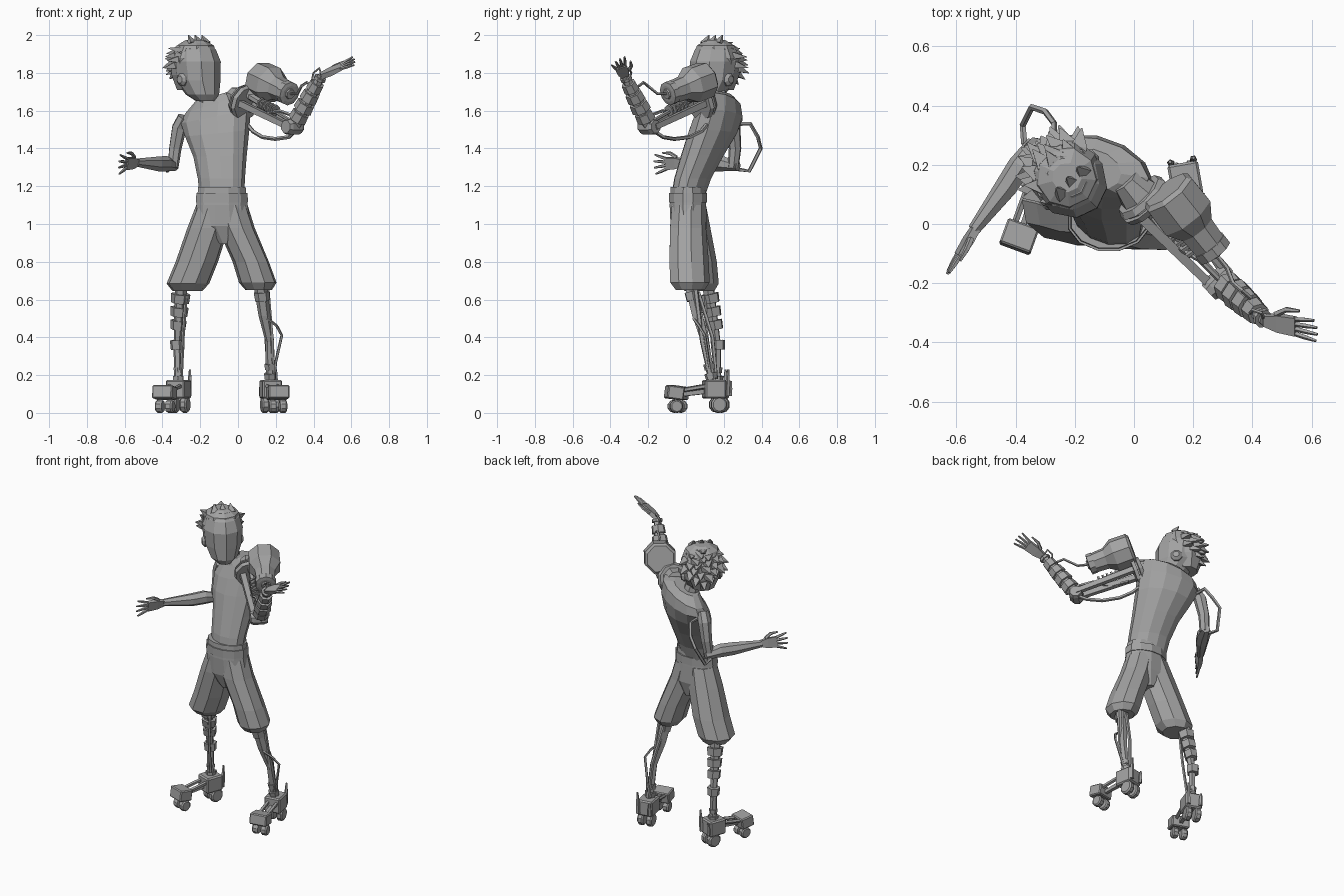
import bpy, bmesh, math, random
from math import sin, cos, pi, radians
from mathutils import Vector, Matrix, Euler

random.seed(4)
if "Cube" in bpy.data.objects:
    bpy.data.objects.remove(bpy.data.objects["Cube"], do_unlink=True)

grey = bpy.data.materials.new("plain grey")
grey.use_nodes = True
TONE = (0.36, 0.36, 0.36, 1)
grey.diffuse_color = TONE
grey.node_tree.nodes["Principled BSDF"].inputs["Base Color"].default_value = TONE


def finish(name, bm):
    bmesh.ops.recalc_face_normals(bm, faces=bm.faces)
    me = bpy.data.meshes.new(name)
    bm.to_mesh(me)
    bm.free()
    me.materials.append(grey)
    ob = bpy.data.objects.new(name, me)
    bpy.context.collection.objects.link(ob)


def skin_rings(name, rings):
    """Bridge a list of equal point rings and cap both ends."""
    bm = bmesh.new()
    loops = [[bm.verts.new(p) for p in ring] for ring in rings]
    n = len(loops[0])
    for a, b in zip(loops, loops[1:]):
        for i in range(n):
            j = (i + 1) % n
            bm.faces.new((a[i], a[j], b[j], b[i]))
    bm.faces.new(loops[0])
    bm.faces.new(loops[-1])
    finish(name, bm)


def loft(name, rings, sides=8, yaw=0, phase=0.0):
    """Horizontal oval rings: x, y, z, radius x, radius y, sideways slope."""
    out = []
    for x, y, z, rx, ry, slope in rings:
        ring = []
        for i in range(sides):
            t = 2 * pi * (i + phase) / sides
            v = Matrix.Rotation(radians(yaw), 3, 'Z') @ Vector((rx * sin(t), -ry * cos(t), 0))
            ring.append(Vector((x, y, z + slope * v.x)) + v)
        out.append(ring)
    skin_rings(name, out)


def sweep(name, points, radii, sides=6, flat=1.0):
    """Tube through points; radii is a number or one per point."""
    pts = [Vector(p) for p in points]
    if not isinstance(radii, (list, tuple)):
        radii = [radii] * len(pts)
    rings, old, q = [], None, None
    for i, p in enumerate(pts):
        d = (pts[min(i + 1, len(pts) - 1)] - pts[max(i - 1, 0)]).normalized()
        q = d.to_track_quat('Z', 'Y') if old is None else old.rotation_difference(d) @ q
        old = d
        rings.append([p + q @ Vector((radii[i] * cos(2 * pi * (k + .5) / sides),
                                      flat * radii[i] * sin(2 * pi * (k + .5) / sides), 0))
                      for k in range(sides)])
    skin_rings(name, rings)


def along(name, a, b, profile, sides=6, flat=1.0):
    """Turned shape from a to b; profile holds (fraction, radius)."""
    a, b = Vector(a), Vector(b)
    sweep(name, [a.lerp(b, f) for f, r in profile], [r for f, r in profile], sides, flat)


def collars(name, a, b, radii, fill=0.62, sides=6):
    """Row of separate bands on a limb."""
    a, b, n = Vector(a), Vector(b), len(radii)
    for i, r in enumerate(radii):
        along(name, a, b, [(i / n, r), ((i + fill) / n, r * .92)], sides)


def box(name, at, size, rot, bevel):
    bm = bmesh.new()
    bmesh.ops.create_cube(bm, size=1)
    bmesh.ops.scale(bm, vec=size, verts=bm.verts)
    bmesh.ops.bevel(bm, geom=bm.edges[:], offset=bevel, segments=1, affect='EDGES')
    m = Matrix.Translation(at) @ Euler([radians(r) for r in rot]).to_matrix().to_4x4()
    bmesh.ops.transform(bm, matrix=m, verts=bm.verts)
    finish(name, bm)


def hand(side, wrist, tip, across, spread):
    """Palm, four fingers and a thumb."""
    w, t, c = Vector(wrist), Vector(tip), Vector(across).normalized()
    d = t - w
    up = d.cross(c).normalized()
    rings = []
    for f, wide, thick in ((0, .018, .014), (.25, .03, .014), (.58, .033, .01)):
        rings.append([w + d * f + c * wide * u + up * thick * v
                      for u, v in ((-1, -1), (1, -1), (1, 1), (-1, 1))])
    skin_rings(side + "_palm", rings)
    for i in range(4):
        k = (i - 1.5) / 1.5
        root = w + d * .55 + c * .026 * k
        end = w + d * (1 - .06 * abs(k)) + c * spread * k + up * .008 * k
        along(side + "_finger", root, end, [(0, .009), (.5, .0085), (1, .005)], 5)
    base = w + d * .2 + c * .03
    sweep(side + "_thumb", [base, base + d * .2 + c * .025, base + d * .45 + c * .03],
          [.011, .01, .005], 5)


# torso, leaning back and twisted toward the raised arm
loft("torso", [(-.085, .01, 1.14, .122, .085, 0), (-.088, .035, 1.24, .128, .095, 0),
               (-.095, .085, 1.36, .145, .11, .03), (-.11, .14, 1.48, .175, .125, .1),
               (-.118, .175, 1.57, .192, .118, .2), (-.115, .19, 1.64, .172, .092, .33),
               (-.135, .185, 1.675, .095, .065, .3)], 12, -20, .5)
sweep("neck", [(-.15, .18, 1.62), (-.18, .16, 1.72)], [.052, .047], 8)

# head, turned toward the raised arm
HX, HY, TURN = -.22, .15, 45
fx, fy = sin(radians(TURN)), -cos(radians(TURN))
loft("head", [(HX + fx * f, HY + fy * f, z, rx, ry, 0) for f, z, rx, ry in (
    (.065, 1.65, .045, .05), (.045, 1.685, .085, .092), (.01, 1.76, .115, .127),
    (0, 1.86, .124, .135), (-.01, 1.925, .105, .115), (-.01, 1.965, .06, .07))], 10, TURN)
for s in (-1, 1):
    c = Vector((HX - fy * .108 * s, HY + fx * .108 * s, 1.765))
    d = Vector((-fy * s, fx * s, 0))
    along("ear", c - d * .02, c + d * .018, [(0, .036), (.6, .036), (1, .02)], 8)

# hair cap and overlapping locks that lie back over it
loft("hair_cap", [(HX - fx * f, HY - fy * f, z, r, r, 0) for f, z, r in (
    (.05, 1.71, .07), (.04, 1.79, .108), (.02, 1.88, .126),
    (.01, 1.945, .1), (.01, 1.975, .05))], 9, TURN)
for i in range(70):
    h = 1 - 1.6 * (i + .5) / 70
    a = i * 2.39996
    n = Vector((cos(a) * math.sqrt(1 - h * h), sin(a) * math.sqrt(1 - h * h), h))
    front = n.x * fx + n.y * fy
    if front > .1 and h < .62 or front > -.3 and h < .15 or front > -.6 and h < -.2:
        continue
    root = Vector((HX - fx * .018, HY - fy * .018, 1.85)) + n * .105
    fall = Vector((-fx, -fy, -.5)) * random.uniform(.6, 1)
    lean = (n * .5 + fall + Vector((random.uniform(-.5, .5), random.uniform(-.5, .5), 0))).normalized()
    tip = root + lean * random.uniform(.06, .085)
    tip.z = min(tip.z, 1.998)
    along("hair_lock", root - n * .01 - lean * .02, tip, [(0, .03), (.4, .04), (1, .003)], 4, .6)
for k in (-1, 0, 1):
    root = Vector((HX + fx * .02 - fy * .05 * k, HY + fy * .02 + fx * .05 * k, 1.955))
    along("crown_lock", root, root + Vector((-fx * .03, -fy * .03, .045)), [(0, .035), (1, .003)], 4, .6)

# shorts with waistband
loft("shorts_hips", [(-.085, .01, 1.195, .13, .094, 0), (-.085, .01, 1.1, .14, .1, 0),
                     (-.08, .015, .99, .155, .1, 0), (-.07, .02, .895, .035, .07, 0)], 12, 0, .5)
loft("waistband", [(-.085, .01, 1.115, .143, .104, 0), (-.085, .01, 1.165, .14, .104, 0)], 12, 0, .5)
loft("right_shorts_leg", [(-.125, .015, 1.1, .098, .09, 0), (-.158, .025, .98, .112, .103, 0),
                          (-.218, .05, .8, .114, .113, 0), (-.265, .06, .685, .115, .113, 0),
                          (-.268, .07, .645, .08, .08, 0)], 9, -20)
loft("left_shorts_leg", [(-.045, .01, 1.1, .098, .09, 0), (-.01, .008, .98, .1, .098, 0),
                         (.068, .014, .8, .096, .108, 0), (.105, .018, .69, .1, .108, 0),
                         (.11, .02, .65, .07, .078, 0)], 9, 20)

# right shin: spaced bands around a slim core
knee, shin, ankle = (-.3, .115, .68), (-.32, .165, .36), (-.315, .165, .15)
sweep("right_shin_core", [knee, shin, ankle], [.034, .021, .024], 6)
collars("right_shin_band", (-.303, .125, .63), (-.32, .165, .42), (.052, .048, .043), .68)
collars("right_lower_band", (-.322, .168, .385), (-.32, .17, .335), (.04,), 1)
collars("right_ankle_band", (-.318, .167, .24), ankle, (.026, .032))
sweep("right_shin_rod", [(-.275, .1, .62), (-.29, .11, .42), (-.3, .14, .2)], .009, 5)

# left shin: slim twin struts with a bent side rod
sweep("left_shin_core", [(.115, .02, .7), (.14, .06, .52), (.168, .1, .38), (.172, .14, .15)],
      [.036, .032, .023, .024], 6)
sweep("left_shin_strut", [(.155, .05, .66), (.18, .085, .38), (.185, .13, .18)], [.014, .012, .012], 5)
sweep("left_shin_rear_strut", [(.115, .065, .64), (.15, .14, .4), (.165, .16, .18)], .011, 5)
sweep("left_shin_side_rod", [(.155, .04, .5), (.205, .07, .46), (.232, .1, .41), (.2, .12, .27), (.19, .14, .17)],
      .008, 5)
collars("left_shin_band", (.125, .03, .64), (.13, .04, .59), (.042,), .9)
collars("left_ankle_band", (.168, .12, .26), (.172, .14, .16), (.03, .034))


def foot(side, x, y, yaw):
    """Ankle block, wheeled toe block, linking rods and rear spike."""
    m = Matrix.Translation((x, y, 0)) @ Matrix.Rotation(radians(yaw), 4, 'Z')

    def at(*p):
        return m @ Vector(p)
    box(side + "_ankle_block", at(0, .01, .125), (.105, .115, .1), (0, 0, yaw), .008)
    box(side + "_toe_block", at(0, -.205, .107), (.112, .088, .07), (-8, 0, yaw), .006)
    for s in (-1, 1):
        along(side + "_foot_rod", at(.028 * s, -.02, .145), at(.028 * s, -.2, .115), [(0, .012), (1, .012)], 5)
        for wy, r in ((.03, .044), (-.2, .035)):
            along(side + "_wheel", at(.01 * s, wy, r), at(.048 * s, wy, r),
                  [(0, r * .85), (.2, r), (.8, r), (1, r * .8)], 10)
        along(side + "_ankle_spike", at(.038 * s, .072, .09), at(.04 * s, .078, .2 + .03 * s),
              [(0, .013), (.5, .012), (1, .006)], 5)
    along(side + "_foot_bar", at(0, -.03, .115), at(0, -.19, .095), [(0, .018), (1, .014)], 4)


foot("right", -.318, .15, -20)
foot("left", .175, .14, 10)

# right arm, relaxed with bent elbow
sweep("right_upper_arm", [(-.285, .23, 1.565), (-.312, .25, 1.51), (-.333, .26, 1.4), (-.345, .25, 1.3)],
      [.036, .04, .034, .03], 7)
sweep("right_forearm", [(-.335, .275, 1.305), (-.385, .195, 1.32), (-.43, .125, 1.318), (-.54, -.02, 1.325)],
      [.026, .042, .04, .022], 7)
hand("right", (-.535, -.015, 1.325), (-.632, -.172, 1.315), (.15, -.1, .8), .05)
sweep("right_arm_hose", [(-.27, .27, 1.53), (-.27, .34, 1.53), (-.3, .38, 1.46), (-.345, .395, 1.4),
                         (-.375, .335, 1.28), (-.37, .27, 1.29)], .011, 5)

# left shoulder disc and upper arm rails
S, E = Vector((.035, .08, 1.645)), Vector((.295, -.19, 1.515))
ax = (E - S).normalized()
side = ax.cross(Vector((0, 0, 1))).normalized()
up = side.cross(ax)
along("shoulder_disc", S - ax * .03, S + ax * .025,
      [(0, .088), (.4, .1), (.45, .084), (.6, .084), (.62, .1), (1, .092)], 10)
along("shoulder_joint", S - ax * .1, S, [(0, .05), (1, .08)], 8)
for s in (-1, 1):
    along("upper_arm_rail", S + side * .05 * s, E + side * .036 * s, [(0, .024), (1, .021)], 4)
along("upper_arm_piston", S + up * .045, E + up * .02, [(0, .02), (.5, .02), (.51, .011), (1, .011)], 6)
for k in range(5):
    p = S.lerp(E, .3 + .07 * k) + up * .035
    along("piston_fin", p, p + ax * .01, [(0, .032), (1, .032)], 6)
along("elbow_joint", E - side * .045, E + side * .06, [(0, .036), (.2, .044), (.8, .044), (1, .036)], 8)

# left forearm with bands
W = Vector((.442, -.325, 1.785))
along("left_forearm_core", E, W, [(0, .038), (.6, .036), (1, .02)], 6)
collars("left_forearm_band", E.lerp(W, .14), E.lerp(W, .9), (.052, .054, .05, .043), .75, 7)
along("wrist_ring", E.lerp(W, .92), E.lerp(W, .97), [(0, .033), (1, .033)], 8)
hand("left", W, (.622, -.362, 1.868), (0, 1, .4), .04)

# cannon mounted over the shoulder
A, B = Vector((.108, .115, 1.768)), Vector((.272, -.095, 1.69))
along("cannon_body", A, B, [(0, .085), (.05, .1), (.42, .102), (.62, .066), (.98, .06)], 8)
along("cannon_muzzle", A.lerp(B, .88), A.lerp(B, 1.02), [(0, .064), (.9, .064), (1, .045)], 10)
along("cannon_bore", B, A.lerp(B, 1.05), [(0, .032), (1, .026)], 8)
sweep("cannon_mount", [S + up * .04, A.lerp(B, .25)], [.04, .045], 6)

# hoses of the raised arm
sweep("cannon_hose", [B, (.315, -.15, 1.69), (.335, -.2, 1.73), (.365, -.225, 1.75), (.395, -.25, 1.73)], .008, 5)
sweep("elbow_hose", [(.03, .13, 1.55), (.08, .08, 1.49), (.13, .02, 1.46), (.2, -.06, 1.45),
                     (.27, -.12, 1.46), (.31, -.18, 1.5)], .011, 5)
sweep("shoulder_hose", [(.06, .02, 1.6), (.13, -.07, 1.58), (.22, -.12, 1.6), (.3, -.2, 1.57)], .009, 5)
sweep("wrist_hose", [E.lerp(W, .75) + side * .03, (.4, -.29, 1.8), (.43, -.3, 1.825), W], .006, 5)
